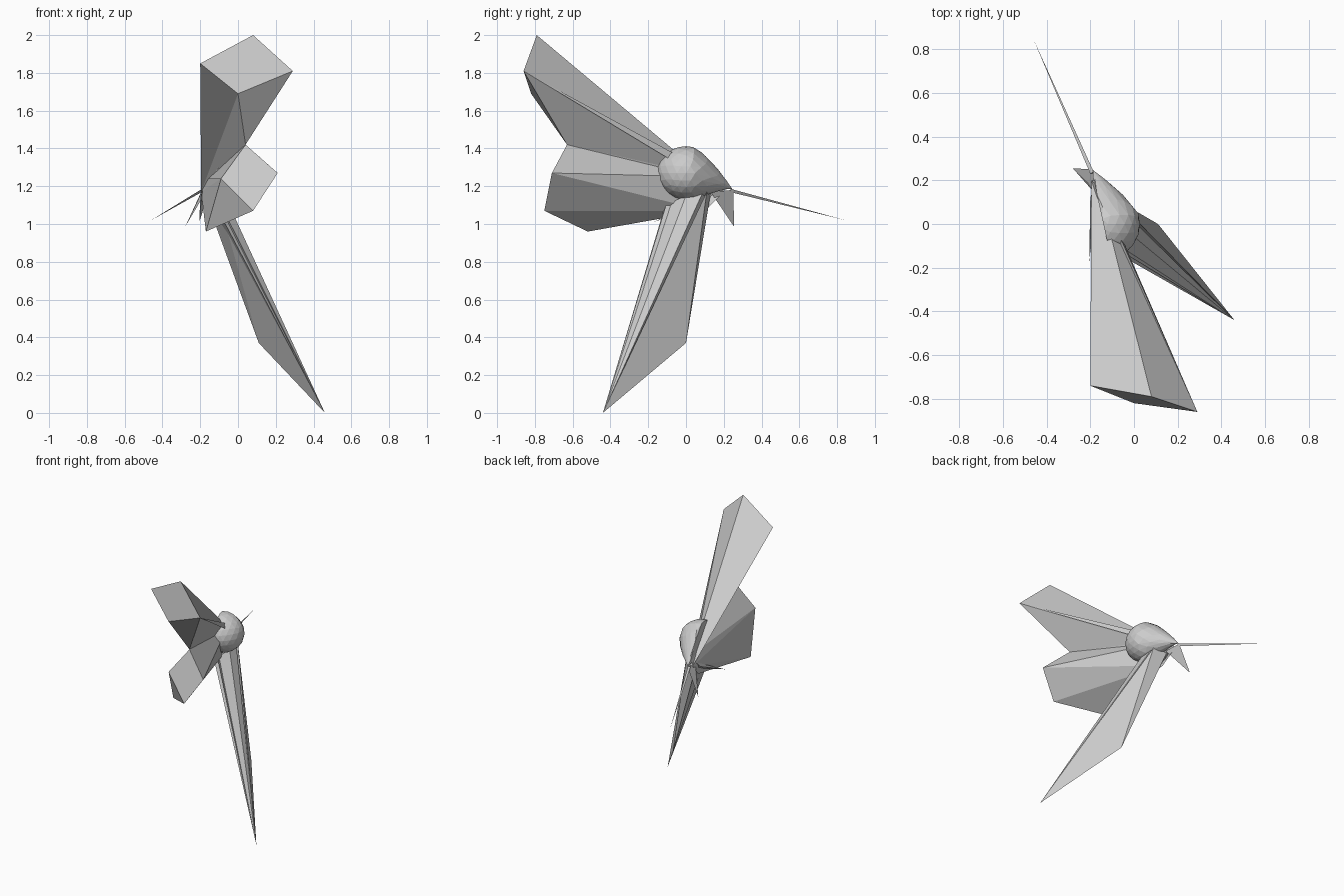
import bpy, bmesh
from mathutils import Vector

cube = bpy.data.objects.get("Cube")
if cube:
    bpy.data.objects.remove(cube)

grey = bpy.data.materials.new("plain_grey")
grey.use_nodes = True
grey.diffuse_color = (0.6, 0.6, 0.6, 1)
for node in grey.node_tree.nodes:
    if node.type == 'BSDF_PRINCIPLED':
        node.inputs["Base Color"].default_value = (0.6, 0.6, 0.6, 1)


def finish(name, bm):
    """Turn a bmesh into a flat-shaded grey object."""
    bmesh.ops.remove_doubles(bm, verts=bm.verts, dist=0.0005)
    bmesh.ops.recalc_face_normals(bm, faces=bm.faces)
    mesh = bpy.data.meshes.new(name)
    bm.to_mesh(mesh)
    bm.free()
    mesh.materials.append(grey)
    obj = bpy.data.objects.new(name, mesh)
    bpy.context.collection.objects.link(obj)
    return obj


def fan(name, rim, roots, caps):
    """Join a closed rim to its root points and close the outer end with caps."""
    bm = bmesh.new()
    outer = [bm.verts.new(p) for p in rim]
    inner = {p: bm.verts.new(p) for p in roots}
    count = len(rim)
    for i in range(count):
        j = (i + 1) % count
        a, b = inner[roots[i]], inner[roots[j]]
        bm.faces.new((outer[i], outer[j], b))
        if a is not b:
            bm.faces.new((outer[i], b, a))
    for cap in caps:
        bm.faces.new([outer[i] for i in cap])
    return finish(name, bm)


def spike(name, tip, base):
    """Pointed pyramid from a base loop to a tip."""
    bm = bmesh.new()
    loop = [bm.verts.new(p) for p in base]
    top = bm.verts.new(tip)
    bm.faces.new(loop)
    for i, v in enumerate(loop):
        bm.faces.new((v, loop[(i + 1) % len(loop)], top))
    return finish(name, bm)


# Faceted body: rounded on the left, flattened on the right, drawn out to a beak
beak_root = Vector((-0.19, 0.25, 1.18))
bm = bmesh.new()
bmesh.ops.create_icosphere(bm, subdivisions=3, radius=1)
for v in bm.verts:
    p = Vector((-0.12 + 0.147 * v.co.x, 0.157 * v.co.y, 1.27 + 0.142 * v.co.z))
    pull = max(0, (v.co.y - 0.3) / 0.7)
    p = p.lerp(beak_root, pull ** 1.5)
    p.x = max(p.x, -0.14 - 0.22 * p.y)
    v.co = p
finish("body", bm)

# Upper wing
notch = (0.04, -0.63, 1.42)
shoulder = (-0.17, 0.2, 1.17)
side = (-0.195, 0.2, 1.17)
high_root = (-0.17, 0.18, 1.24)
fan("upper_wing",
    [(0.08, -0.79, 2.0), (0.29, -0.86, 1.81), notch, (0, -0.82, 1.69), (-0.2, -0.74, 1.85)],
    [shoulder, shoulder, high_root, side, side],
    [(0, 1, 3, 4), (1, 2, 3)])

# Lower wing
low_root = (-0.17, 0.1, 1.07)
fan("lower_wing",
    [notch, (0.21, -0.71, 1.27), (0.08, -0.75, 1.07), (-0.17, -0.52, 0.96), (-0.09, -0.69, 1.24)],
    [high_root, (-0.16, 0.1, 1.25), low_root, low_root, side],
    [(0, 1, 2, 4), (4, 2, 3)])

# Long leg with a kinked rear panel
fan("leg",
    [(0.46, -0.44, 0), (0.11, 0, 0.37)],
    [(-0.1, -0.1, 1.12), (-0.18, 0.13, 1.17)], [])
spike("leg_front", (0.46, -0.44, 0),
      [(-0.12, -0.11, 1.1), (-0.07, 0, 1.15), (-0.08, 0.09, 1.17), (-0.18, 0.12, 1.15)])
spike("leg_panel", (0.11, 0, 0.37),
      [(0.46, -0.44, 0), (-0.08, 0.11, 1.17), (-0.18, 0.13, 1.16)])

# Hooked beak, small side spine and long needle
spike("beak", (-0.28, 0.255, 0.985),
      [beak_root, (-0.17, 0.13, 1.17), (-0.21, 0.19, 1.13)])
spike("side_spine", (-0.205, -0.17, 1.01),
      [(-0.19, 0.15, 1.18), (-0.17, 0.12, 1.12), (-0.2, 0.12, 1.14)])
spike("needle", (-0.46, 0.845, 1.02),
      [(-0.2, 0.23, 1.18), (-0.185, 0.24, 1.185), (-0.19, 0.23, 1.17)])
